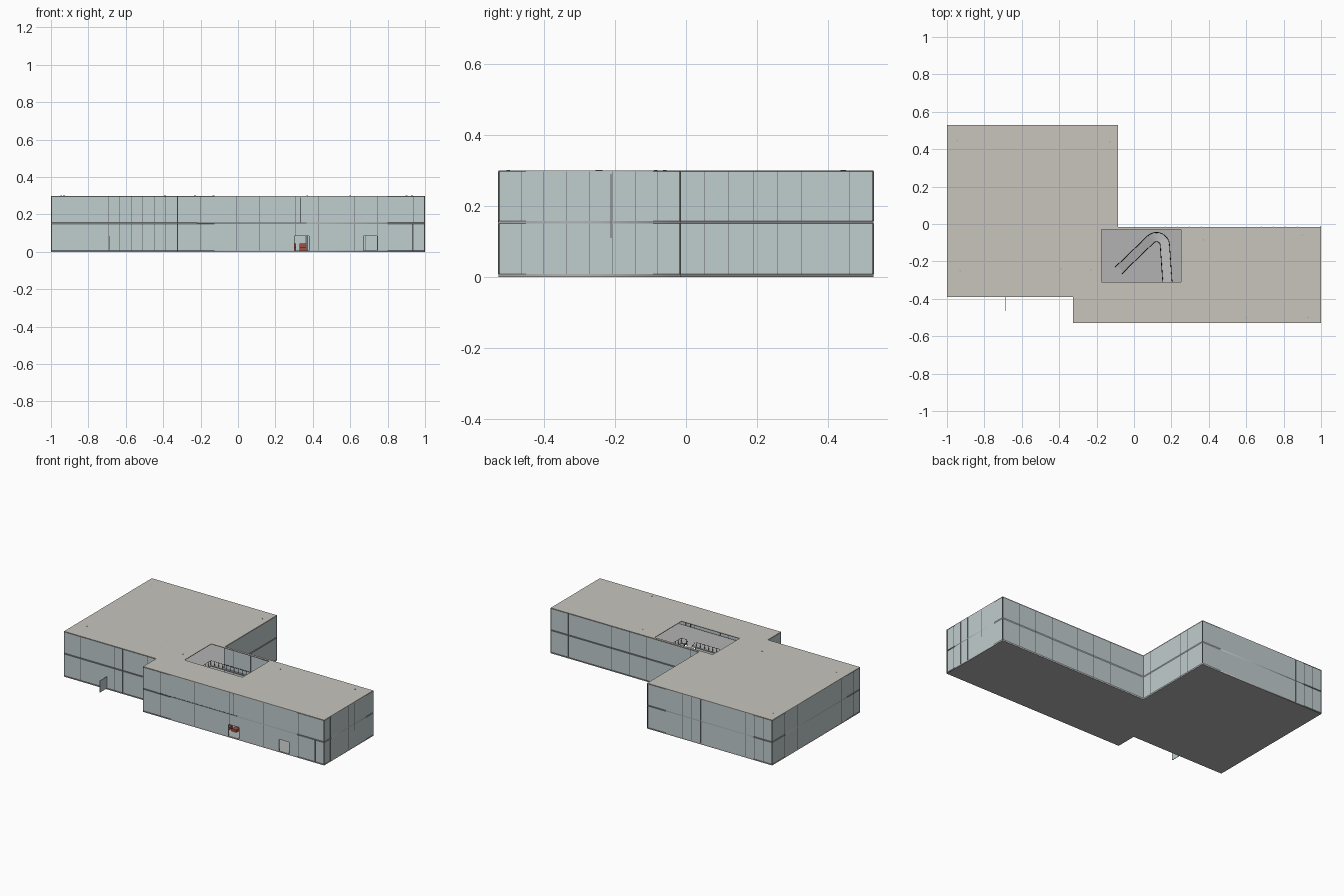
import bpy, bmesh, math
from mathutils import Vector, Matrix

if "Cube" in bpy.data.objects:
    bpy.data.objects.remove(bpy.data.objects["Cube"])


def material(name, rgb):
    m = bpy.data.materials.new(name)
    m.diffuse_color = (*rgb, 1)
    m.use_nodes = True
    m.node_tree.nodes["Principled BSDF"].inputs["Base Color"].default_value = m.diffuse_color
    return m


GLASS = material("pale_glass", (0.53, 0.61, 0.62))
FRAME = material("dark_frame", (0.12, 0.13, 0.13))
ROOF = material("roof_stone", (0.58, 0.56, 0.51))
FLOOR = material("floor_grey", (0.45, 0.45, 0.45))
BLACK = material("black_metal", (0.01, 0.01, 0.01))
RED = material("brick_red", (0.35, 0.08, 0.05))

FOOT = [(-1, .528), (-.085, .528), (-.085, -.015), (1, -.015),
        (1, -.528), (-.325, -.528), (-.325, -.39), (-1, -.39)]
HOLE = [(-.175, -.31), (.25, -.31), (.25, -.03), (-.175, -.03)]
BASE, MID0, MID1, TOP = .008, .150, .157, .300
DOORS = [(.30, .38), (.67, .745)]
DOOR_TOP = .085


def finish(name, bm, mat):
    bmesh.ops.recalc_face_normals(bm, faces=bm.faces)
    me = bpy.data.meshes.new(name)
    bm.to_mesh(me)
    bm.free()
    ob = bpy.data.objects.new(name, me)
    bpy.context.collection.objects.link(ob)
    me.materials.append(mat)
    return ob


def box(bm, lo, hi):
    a = Vector([min(p, q) for p, q in zip(lo, hi)])
    b = Vector([max(p, q) for p, q in zip(lo, hi)])
    mat = Matrix.Translation((a + b) / 2) @ Matrix.Diagonal((*(b - a), 1))
    bmesh.ops.create_cube(bm, size=1, matrix=mat)


def slab(name, z0, z1, mat, hole=True):
    cu = bpy.data.curves.new(name, 'CURVE')
    cu.dimensions, cu.fill_mode, cu.extrude = '2D', 'BOTH', (z1 - z0) / 2
    for ring in [FOOT] + ([HOLE] if hole else []):
        sp = cu.splines.new('POLY')
        sp.points.add(len(ring) - 1)
        for pt, (x, y) in zip(sp.points, ring):
            pt.co = (x, y, 0, 1)
        sp.use_cyclic_u = True
    ob = bpy.data.objects.new(name, cu)
    bpy.context.collection.objects.link(ob)
    ob.location.z = (z0 + z1) / 2
    cu.materials.append(mat)
    bpy.ops.object.select_all(action='DESELECT')
    ob.select_set(True)
    bpy.context.view_layer.objects.active = ob
    bpy.ops.object.convert(target='MESH')


# Floor plates and roof
slab("ground_slab", 0, BASE, FLOOR, False)
slab("upper_floor", MID0, MID1, FLOOR)
slab("roof", TOP - .004, TOP, ROOF)

# Glass walls and their mullions, storey by storey along the footprint
walls, bars = bmesh.new(), bmesh.new()
for i, p in enumerate(FOOT):
    p, q = Vector(p), Vector(FOOT[(i + 1) % len(FOOT)])
    d = (q - p).normalized()
    n = Vector((d.y, -d.x))
    length = (q - p).length
    for z0, z1 in ((BASE, MID0), (MID1, TOP - .004)):
        front = i == 4 and z0 == BASE
        cuts = [(1 - b, 1 - a) for a, b in reversed(DOORS)] if front else []
        s = 0
        for a, b in cuts + [(length, length)]:
            box(walls, (*(p + d * s), z0), (*(p + d * a + n * .004), z1))
            if b > a:
                box(walls, (*(p + d * a), DOOR_TOP), (*(p + d * b + n * .004), z1))
                for e in (a, b):
                    box(bars, (*(p + d * e - d * .001 - n * .0005), z0),
                        (*(p + d * e + d * .001 + n * .005), DOOR_TOP))
            s = b
        count = round(length / .064)
        for k in range(count + 1):
            t = length * k / count
            zb = DOOR_TOP if any(a < t < b for a, b in cuts) else z0
            box(bars, (*(p + d * (t - .0006) - n * .0003), zb),
                (*(p + d * (t + .0006) + n * .005), z1))
finish("glass_walls", walls, GLASS)

# Heavier posts and the front ledge strip
box(bars, (.929, -.5285, BASE), (.935, -.522, MID0))
box(bars, (.332, -.5285, MID1), (.337, -.522, .29))
box(bars, (.998, -.212, .11), (1.0005, -.209, .29))
box(bars, (-.22, -.529, .153), (.365, -.522, .158))
finish("mullions", bars, FRAME)

# Door leaf standing open at the left of the front
bm = bmesh.new()
box(bm, (-.687, -.465, BASE), (-.684, -.39, DOOR_TOP))
finish("open_door_leaf", bm, GLASS)

# Columns whose heads just reach through the roof
bm = bmesh.new()
for x, y in [(-.945, .445), (-.13, .44), (-.93, -.25), (-.39, -.24), (-.23, -.245),
             (.37, -.085), (.9, -.06), (.6, -.5), (.93, -.5)]:
    bmesh.ops.create_cone(bm, cap_ends=True, segments=12, radius1=.005, radius2=.005,
                          depth=.297, matrix=Matrix.Translation((x, y, .1525)))
finish("columns", bm, FLOOR)

# Curved ramp: straight flight, half turn, second flight up to the upper floor
C, R, W = Vector((.12, -.115)), .045, .025
a0, a1 = math.radians(134), math.radians(4)
path = []
for k in range(17):
    a = a0 + (a1 - a0) * k / 16
    path.append((C + R * Vector((math.cos(a), math.sin(a))),
                 Vector((math.cos(a), math.sin(a)))))
path.insert(0, (path[0][0] + Vector((-math.sin(a0), math.cos(a0))) * .24, path[0][1]))
path.append((path[-1][0] + Vector((math.sin(a1), -math.cos(a1))) * .20, path[-1][1]))
dist = [0]
for (u, _), (v, _) in zip(path, path[1:]):
    dist.append(dist[-1] + (v - u).length)
zs = [.004 + (MID1 - .004) * s / dist[-1] for s in dist]

bm = bmesh.new()
rows = []
for (c, n), z in zip(path, zs):
    rows.append([bm.verts.new((*(c + n * o), z + h))
                 for o, h in ((-W, 0), (W, 0), (W, -.004), (-W, -.004))])
for r, s in zip(rows, rows[1:]):
    for j in range(4):
        bm.faces.new((r[j], r[(j + 1) % 4], s[(j + 1) % 4], s[j]))
bm.faces.new(rows[0])
bm.faces.new(rows[-1])
finish("ramp", bm, FLOOR)


def rail(name, pts, radius, mat, cyclic=False):
    cu = bpy.data.curves.new(name, 'CURVE')
    cu.dimensions, cu.bevel_depth, cu.bevel_resolution = '3D', radius, 1
    cu.use_fill_caps = True
    sp = cu.splines.new('POLY')
    sp.points.add(len(pts) - 1)
    for pt, co in zip(sp.points, pts):
        pt.co = (*co, 1)
    sp.use_cyclic_u = cyclic
    cu.materials.append(mat)
    bpy.context.collection.objects.link(bpy.data.objects.new(name, cu))


for name, o in (("inner", -W), ("outer", W)):
    rail(name + "_ramp_rail", [(*(c + n * o), z + .024) for (c, n), z in zip(path, zs)],
         .0018, BLACK)

# Balustrade round the atrium, left open where the ramp lands
grow = .006
x0, y0, x1, y1 = -.175 - grow, -.31 - grow, .25 + grow, -.03 + grow
loop = [(.145, y0), (x0, y0), (x0, y1), (x1, y1), (x1, y0), (.215, y0)]
rail("balustrade_rail", [(x, y, .185) for x, y in loop], .0012, BLACK)
bm = bmesh.new()
for p, q in zip(loop, loop[1:]):
    p, q = Vector(p), Vector(q)
    m = max(1, round((q - p).length / .03))
    for k in range(m + 1):
        c = p.lerp(q, k / m)
        box(bm, (c.x - .001, c.y - .001, MID1), (c.x + .001, c.y + .001, .185))
finish("balusters", bm, BLACK)

# Low red seats inside the front entrance
for k in range(3):
    bm = bmesh.new()
    x = .22 + k * .055
    box(bm, (x, -.46, BASE), (x + .035, -.42, .024))
    box(bm, (x, -.424, .024), (x + .035, -.42, .045))
    finish("seat_%d" % (k + 1), bm, RED)
